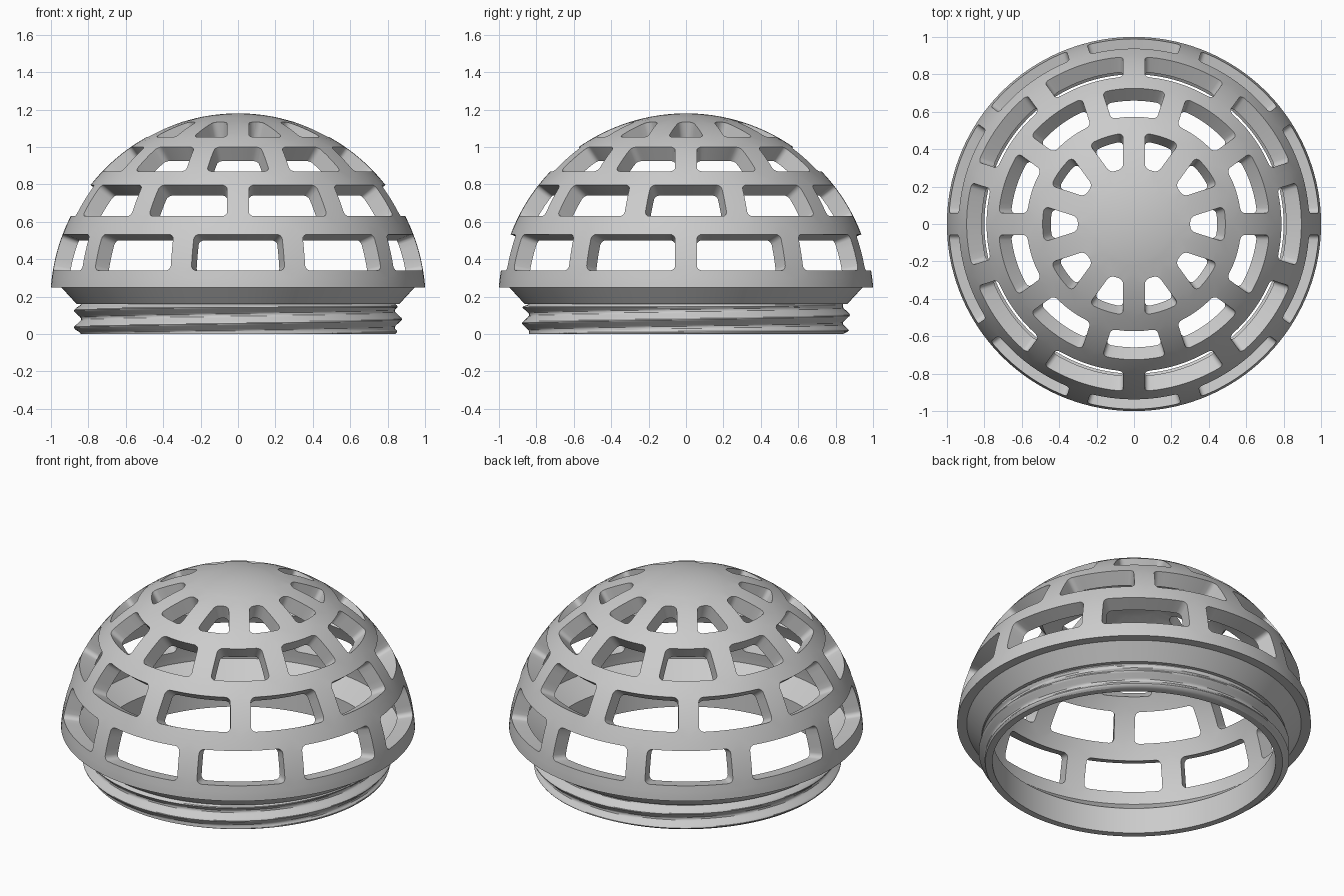
import bpy, bmesh
from math import sin, cos, asin, pi, radians

old = bpy.data.objects.get("Cube")
if old:
    bpy.data.objects.remove(old, do_unlink=True)

R, R_IN, ZC = 1.003, 0.912, 0.177   # outer and inner sphere radius, centre height
SEGS = 140                          # ten window cells of fourteen steps
HALF_CELL = pi / 10
PITCH, NECK_TOP = 0.09, 0.16
BAR = 0.058                         # half width of the upright bars
CORNER = 0.028                      # window corner radius


def elevation(z, radius=R):
    return asin((z - ZC) / radius)


def arc(radius, e0, e1, steps):
    """Part of a sphere profile between two elevations."""
    angles = [e0 + (e1 - e0) * i / steps for i in range(steps + 1)]
    return [(radius * cos(e), ZC + radius * sin(e)) for e in angles]


def thread_radius(z, theta):
    """Helical ridge with flattened crest and root, faded at both ends."""
    phase = ((z + 0.01) / PITCH - theta / (2 * pi)) % 1
    ridge = min(1, max(0, 2.6 * abs(phase - 0.5) - 0.2))
    fade = min(1, z / 0.02, (NECK_TOP - z) / 0.015)
    return 0.84 + 0.037 * ridge * max(0, fade)


def revolve(bm, profile):
    """Spin a profile; a radius of None follows the thread."""
    rings = []
    for r, z in profile:
        ring = []
        for s in range(SEGS):
            t = 2 * pi * s / SEGS
            rad = thread_radius(z, t) if r is None else r
            ring.append(bm.verts.new((rad * cos(t), rad * sin(t), z)))
        rings.append(ring)
    for a, b in zip(rings, rings[1:]):
        for s in range(SEGS):
            n = (s + 1) % SEGS
            bm.faces.new((a[s], a[n], b[n], b[s]))


def window_outline(half_h):
    """Rounded outline as (side factor, inset from bar, height offset)."""
    steps = [i * pi / 8 for i in range(5)]
    up = [(CORNER * (1 - cos(t)), half_h - CORNER + CORNER * sin(t)) for t in steps]
    right = [(1, d, -v) for d, v in up[::-1]]
    right += [(1, 0, (half_h - CORNER) * f) for f in (-0.5, 0, 0.5)]
    right += [(1, d, v) for d, v in up]
    top = [(1 - i / 5, CORNER, half_h) for i in range(1, 10)]
    left = [(-k, d, v) for k, d, v in right[::-1]]
    bottom = [(-k, d, -v) for k, d, v in top]
    outline = right + top + left + bottom
    return outline[2:] + outline[:2]        # start at the middle of a corner


def cell_border():
    """Cell edge as (side factor, height factor), in step with the outline."""
    half = [(1, -1 + j / 4) for j in range(8)] + [(1 - j / 7, 1) for j in range(14)]
    return half + [(-k, -f) for k, f in half]


def add_cell(bm, window, cell, azimuth):
    """One window with its surround, on both skins, and its reveal."""
    def point(radius, e, t):
        rho = radius * cos(e)
        return bm.verts.new((rho * cos(t), rho * sin(t), ZC + radius * sin(e)))

    mid = (window[0] + window[1]) / 2
    outline = window_outline(R * (window[1] - window[0]) / 2)
    holes = []
    for radius in (R, R_IN):
        hole, edge = [], []
        for k, inset, v in outline:
            e = mid + v / R
            t = HALF_CELL - asin((BAR + inset) / (radius * cos(e)))
            hole.append(point(radius, e, azimuth + k * t))
        for k, f in cell_border():
            e = cell[0] + (cell[1] - cell[0]) * (f + 1) / 2
            edge.append(point(radius, e, azimuth + k * HALF_CELL))
        bridge(bm, hole, edge)
        holes.append(hole)
    bridge(bm, *holes)


def bridge(bm, a, b):
    for i in range(len(a)):
        j = (i + 1) % len(a)
        bm.faces.new((a[i], a[j], b[j], b[i]))


bm = bmesh.new()

# Four staggered rows of ten windows
rows = [(0.34, 0.533), (0.63, 0.797), (0.87, 1.0), (1.053, 1.134)]
edges = [elevation(z) for z in (0.30, 0.58, 0.833, 1.027, 1.155)]
for n, (z0, z1) in enumerate(rows):
    for k in range(10):
        azimuth = radians(-90 + 18 * (n % 2) + 36 * k)
        add_cell(bm, (elevation(z0), elevation(z1)), (edges[n], edges[n + 1]), azimuth)

# Solid crown, outside and inside
for radius in (R, R_IN):
    revolve(bm, arc(radius, edges[-1], pi / 2, 8))

# Lower rim, threaded neck and flange
inner = arc(R_IN, edges[0], elevation(0.25, R_IN), 3) + [(0.80, NECK_TOP), (0.80, 0)]
neck = [(None, NECK_TOP * i / 28) for i in range(29)]
outer = [(0.862, NECK_TOP), (0.945, 0.25)] + arc(R, elevation(0.25), edges[0], 3)
revolve(bm, inner + neck + outer)

# Weld the pieces into one closed shell
bmesh.ops.remove_doubles(bm, verts=bm.verts[:], dist=0.0001)
bmesh.ops.recalc_face_normals(bm, faces=bm.faces[:])
mesh = bpy.data.meshes.new("slotted_dome")
bm.to_mesh(mesh)
bm.free()
dome = bpy.data.objects.new("slotted_dome", mesh)
bpy.context.scene.collection.objects.link(dome)

# Single grey material
grey = bpy.data.materials.new("light_grey")
grey.use_nodes = True
colour = (0.6, 0.6, 0.6, 1)
grey.diffuse_color = colour
grey.node_tree.nodes["Principled BSDF"].inputs["Base Color"].default_value = colour
mesh.materials.append(grey)

# Smooth curved faces, crisp edges
bpy.ops.object.select_all(action="DESELECT")
dome.select_set(True)
bpy.context.view_layer.objects.active = dome
bpy.ops.object.shade_smooth_by_angle(angle=radians(30))
